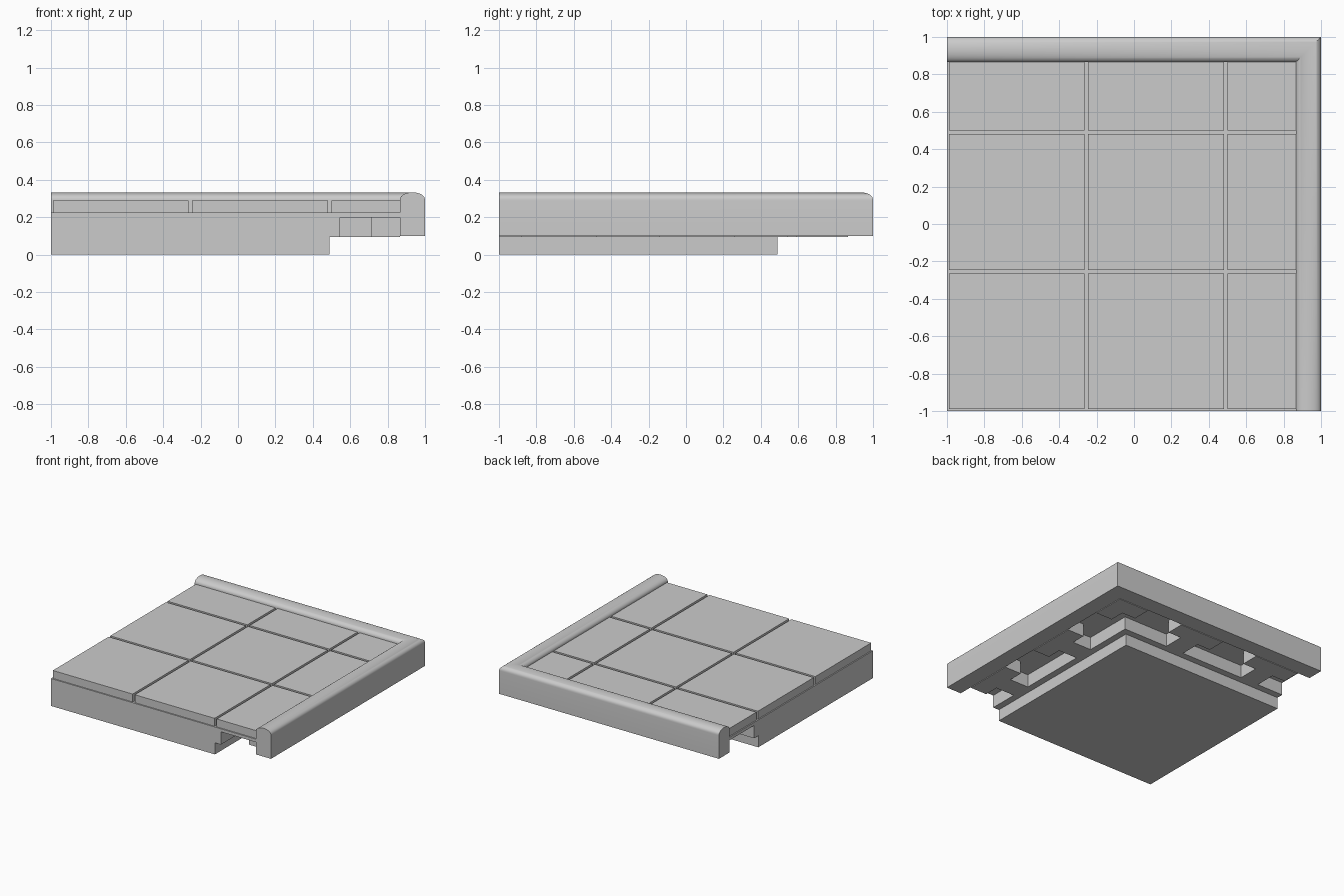
import bpy, bmesh, math
from mathutils import Vector

if "Cube" in bpy.data.objects:
    bpy.data.objects.remove(bpy.data.objects["Cube"], do_unlink=True)

stone = bpy.data.materials.new("grey_stone")
stone.use_nodes = True
GREY = (0.6, 0.6, 0.6, 1)
stone.diffuse_color = GREY
stone.node_tree.nodes["Principled BSDF"].inputs["Base Color"].default_value = GREY


def make_object(name, bm):
    bmesh.ops.recalc_face_normals(bm, faces=bm.faces)
    mesh = bpy.data.meshes.new(name)
    bm.to_mesh(mesh)
    bm.free()
    mesh.materials.append(stone)
    obj = bpy.data.objects.new(name, mesh)
    bpy.context.collection.objects.link(obj)
    return obj


def box(name, xs, ys, zs):
    bm = bmesh.new()
    bmesh.ops.create_cube(bm, size=1)
    for v in bm.verts:
        v.co = Vector([lo + (c + 0.5) * (hi - lo) for c, (lo, hi) in zip(v.co, (xs, ys, zs))])
    return make_object(name, bm)


def boolean(target, tool, operation):
    mod = target.modifiers.new("bool", 'BOOLEAN')
    mod.operation = operation
    mod.solver = 'EXACT'
    mod.object = tool
    bpy.context.view_layer.objects.active = target
    bpy.ops.object.modifier_apply(modifier=mod.name)
    bpy.data.objects.remove(tool, do_unlink=True)


# Main sizes
EDGE, STEP, SHOULDER, FOOT = 0.865, 0.545, 0.715, 0.49
UNDER, CEILING, SLAB_TOP, TILE_TOP = 0.095, 0.2, 0.225, 0.29
PITCH = 0.735

# Slab with the smaller foot under it
slab = box("floor_slab", (-1, EDGE), (-1, EDGE), (UNDER, SLAB_TOP))
boolean(slab, box("foot", (-1, FOOT), (-1, FOOT), (0, UNDER)), 'UNION')

# T-shaped pockets along the two overhanging edges
for swap in (False, True):
    for i in range(3):
        mid = -1.045 + i * PITCH
        wide_end = SHOULDER if i == 2 else mid + 0.285
        for across, along in (((STEP, SHOULDER), (mid - 0.285, wide_end)),
                              ((SHOULDER - 0.02, EDGE + 0.02), (mid - 0.165, mid + 0.165))):
            xs, ys = (along, across) if swap else (across, along)
            boolean(slab, box("pocket", xs, ys, (UNDER - 0.02 if along[0] > FOOT else UNDER - 0.01, CEILING)),
                    'DIFFERENCE')

# Floor tiles, cut short where they meet the rim
spans = [(-0.99, -0.265), (-0.245, 0.48), (0.5, EDGE + 0.005)]
for column, xs in enumerate(spans):
    for row, ys in enumerate(spans):
        box(f"floor_tile_{column}_{row}", xs, ys, (SLAB_TOP, TILE_TOP))

# Rounded rim: profile of (plan position, height) swept round a mitred corner
SIDES = 20
profile = [(EDGE, 0.1), (1, 0.1)]
half = (1 - EDGE) / 2
for i in range(SIDES + 1):
    a = math.pi * i / SIDES
    profile.append((1 - half + half * math.cos(a), TILE_TOP + 0.043 * math.sin(a) ** 0.85))
bm = bmesh.new()
rings = [[bm.verts.new(place(p, z)) for p, z in profile] for place in
         (lambda p, z: (p, -1, z), lambda p, z: (p, p, z), lambda p, z: (-1, p, z))]
for a, b in zip(rings, rings[1:]):
    for i in range(len(profile)):
        j = (i + 1) % len(profile)
        bm.faces.new((a[i], a[j], b[j], b[i]))
bm.faces.new(rings[0])
bm.faces.new(rings[-1])
rim = make_object("rounded_rim", bm)
bpy.ops.object.select_all(action='DESELECT')
rim.select_set(True)
bpy.context.view_layer.objects.active = rim
bpy.ops.object.shade_smooth_by_angle(angle=math.radians(35))
